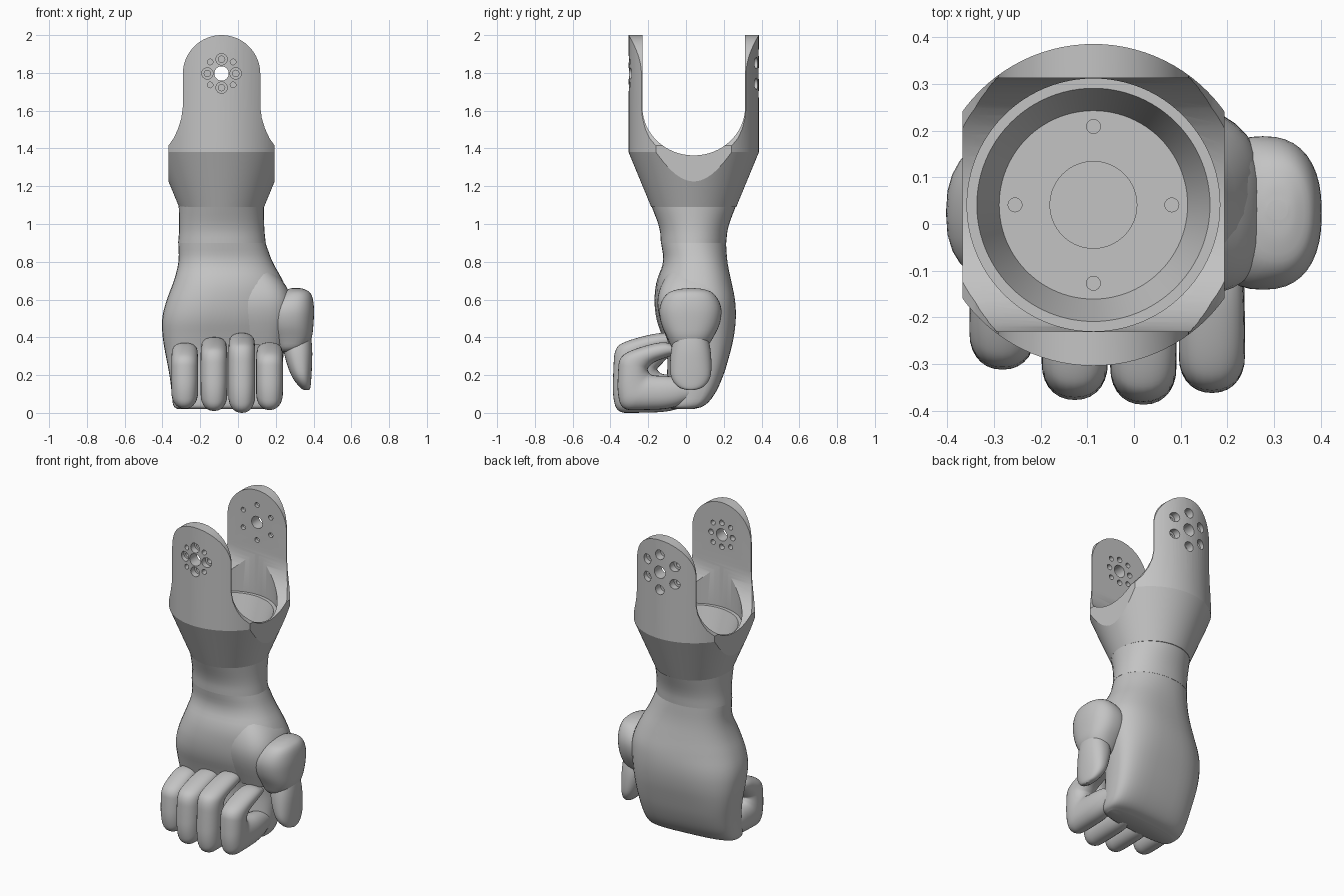
import bpy, bmesh
from math import sin, cos, pi, copysign, radians
from mathutils import Vector, Matrix

cube = bpy.data.objects.get("Cube")
if cube:
    bpy.data.objects.remove(cube, do_unlink=True)

grey = bpy.data.materials.new("plain_grey")
grey.use_nodes = True
grey.diffuse_color = (0.55, 0.55, 0.55, 1)
grey.node_tree.nodes["Principled BSDF"].inputs["Base Color"].default_value = (0.55, 0.55, 0.55, 1)

AX, AY = -0.087, 0.041    # forearm axis
PIVOT_Z = 1.797           # height of the fork holes


def finish(name, bm):
    bmesh.ops.recalc_face_normals(bm, faces=bm.faces)
    mesh = bpy.data.meshes.new(name)
    bm.to_mesh(mesh)
    bm.free()
    mesh.materials.append(grey)
    obj = bpy.data.objects.new(name, mesh)
    bpy.context.collection.objects.link(obj)
    return obj


def add_loft(bm, rings):
    """Bridge rings of points and cap both ends."""
    loops = [[bm.verts.new(p) for p in ring] for ring in rings]
    n = len(loops[0])
    for a, b in zip(loops, loops[1:]):
        for i in range(n):
            j = (i + 1) % n
            bm.faces.new((a[i], a[j], b[j], b[i]))
    bm.faces.new(loops[0])
    bm.faces.new(loops[-1])


def add_lathe(bm, profile, matrix, n):
    add_loft(bm, [[matrix @ Vector((r * cos(2 * pi * i / n), r * sin(2 * pi * i / n), h))
                   for i in range(n)] for r, h in profile])


def prism(name, points, direction):
    bm = bmesh.new()
    add_loft(bm, [points, [p + direction for p in points]])
    return finish(name, bm)


def smooth_path(rows, passes):
    """Corner cutting that keeps both end rows."""
    rows = [Vector(r) for r in rows]
    for _ in range(passes):
        out = [rows[0]]
        for a, b in zip(rows, rows[1:]):
            out += [a.lerp(b, 0.25), a.lerp(b, 0.75)]
        rows = out + [rows[-1]]
    return rows


def oval(center, u, v, power, n=40):
    ring = []
    for i in range(n):
        c, s = cos(2 * pi * i / n), sin(2 * pi * i / n)
        ring.append(center + u * copysign(abs(c) ** (2 / power), c)
                    + v * copysign(abs(s) ** (2 / power), s))
    return ring


def stack(name, rows, shear=0):
    """Loft of level ovals given as (z, x min, x max, y min, y max, squareness)."""
    bm = bmesh.new()
    rings = []
    for z, x0, x1, y0, y1, power in smooth_path(rows, 2):
        w = (x1 - x0) / 2
        skew = shear * w * min(1, max(0, (0.9 - z) / 0.3))
        rings.append(oval(Vector(((x0 + x1) / 2, (y0 + y1) / 2, z)), Vector((w, skew, 0)),
                          Vector((0, (y1 - y0) / 2, 0)), power))
    add_loft(bm, rings)
    return finish(name, bm)


def boolean(obj, cutter, operation):
    cutter.hide_render = True
    mod = obj.modifiers.new("cut", "BOOLEAN")
    mod.object, mod.operation, mod.solver = cutter, operation, "EXACT"
    bpy.context.view_layer.objects.active = obj
    bpy.ops.object.modifier_apply(modifier=mod.name)
    bpy.data.objects.remove(cutter, do_unlink=True)


# Forearm fork: turned body
axis = Matrix.Translation((AX, AY, 0))
bm = bmesh.new()
add_lathe(bm, [(0.225, 1.09), (0.345, 1.38), (0.345, 2.1)], axis, 96)
fork = finish("forearm_fork", bm)

# Front outline of the fork: round top, straight arms, flared base
half = [(0.205 * sin(pi / 2 * i / 16), 1.795 + 0.205 * cos(pi / 2 * i / 16)) for i in range(17)]
half += [(0.205, 1.62), (0.213, 1.56), (0.23, 1.505), (0.253, 1.455), (0.281, 1.415), (0.281, 1.0)]
outline = half + [(-x, z) for x, z in reversed(half[1:])]
boolean(fork, prism("outline", [Vector((AX + x, -1, z)) for x, z in outline],
                    Vector((0, 2, 0))), "INTERSECT")

# U-shaped opening between the arms
u_shape = [(-0.272, 2.3)] + [(-0.272 * cos(pi * i / 32), 1.62 - 0.257 * sin(pi * i / 32))
                             for i in range(33)] + [(0.272, 2.3)]
boolean(fork, prism("opening", [Vector((-1, AY + y, z)) for y, z in u_shape],
                    Vector((2, 0, 0))), "DIFFERENCE")

# Stepped cup with a shallow centre recess, bored up between the arms
bm = bmesh.new()
add_lathe(bm, [(0.093, 1.195), (0.093, 1.205), (0.202, 1.205), (0.25, 1.345),
               (0.271, 1.345), (0.271, 1.75)], axis, 96)
boolean(fork, finish("cup", bm), "DIFFERENCE")

# Screw holes in the cup floor and in both arms
bm = bmesh.new()
for k in range(4):
    a = k * pi / 2
    spot = Matrix.Translation((AX + 0.168 * cos(a), AY + 0.168 * sin(a), 0))
    add_lathe(bm, [(0.015, 1.16), (0.015, 1.25)], spot, 16)


def arm_hole(side, dist, angle, profile):
    spot = Matrix.Translation((AX + dist * cos(angle), AY, PIVOT_Z + dist * sin(angle)))
    add_lathe(bm, profile, spot @ Matrix.Rotation(-side * pi / 2, 4, "X"), 24)


for side in (-1, 1):
    arm_hole(side, 0, 0, [(0.038, 0.2), (0.038, 0.5)])
for k in range(4):
    arm_hole(-1, 0.075, k * pi / 2, [(0.017, 0.2), (0.017, 0.305), (0.03, 0.305), (0.03, 0.5)])
    arm_hole(-1, 0.086, (k + 0.5) * pi / 2, [(0.015, 0.2), (0.015, 0.5)])
for k in range(6):
    arm_hole(1, 0.11, pi / 2 + k * pi / 3,
             [(0.015, 0.2), (0.015, 0.295), (0.03, 0.295), (0.03, 0.5)])
boolean(fork, finish("holes", bm), "DIFFERENCE")

# Wrist band
stack("wrist_band", [(0.9, -0.317, 0.147, -0.133, 0.213, 2.1),
                     (0.98, -0.31, 0.138, -0.138, 0.22, 2.1),
                     (1.095, -0.314, 0.138, -0.183, 0.264, 2)])

# Palm, slightly skewed towards the thumb side
stack("palm", [(0.9, -0.316, 0.146, -0.132, 0.212, 2.1), (0.8, -0.312, 0.18, -0.115, 0.218, 2.3),
               (0.7, -0.338, 0.24, -0.156, 0.237, 2.4), (0.6, -0.378, 0.275, -0.164, 0.256, 2.4),
               (0.5, -0.405, 0.27, -0.154, 0.26, 2.5), (0.4, -0.4, 0.255, -0.118, 0.247, 2.7),
               (0.3, -0.382, 0.24, -0.088, 0.22, 3), (0.2, -0.362, 0.228, -0.09, 0.19, 3.2),
               (0.1, -0.35, 0.218, -0.1, 0.145, 3.4), (0.035, -0.345, 0.21, -0.11, 0.09, 3.4),
               (0.02, -0.32, 0.18, -0.09, 0.03, 3)], 0.1)

# Thumb: mount on the palm, broad base and tapered tip
stack("thumb_mount", [(0.78, -0.02, 0.16, -0.07, 0.17, 2.4), (0.66, -0.04, 0.272, -0.145, 0.2, 2.6),
                      (0.54, -0.04, 0.29, -0.155, 0.21, 2.8), (0.36, 0, 0.25, -0.09, 0.15, 2.6)])
stack("thumb_base", [(0.66, 0.285, 0.33, 0.01, 0.05, 2.2), (0.656, 0.265, 0.35, -0.04, 0.095, 2.2),
                     (0.635, 0.22, 0.39, -0.105, 0.15, 2.3), (0.56, 0.15, 0.404, -0.145, 0.192, 2.4),
                     (0.47, 0.15, 0.4, -0.134, 0.182, 2.4), (0.39, 0.18, 0.392, -0.095, 0.14, 2.4),
                     (0.33, 0.21, 0.35, -0.07, 0.1, 2.3), (0.32, 0.23, 0.28, -0.01, 0.05, 2.2)])
stack("thumb_tip", [(0.45, 0.26, 0.38, -0.05, 0.1, 2.3), (0.35, 0.235, 0.394, -0.078, 0.13, 2.3),
                    (0.25, 0.26, 0.392, -0.086, 0.136, 2.3), (0.18, 0.29, 0.388, -0.08, 0.13, 2.3),
                    (0.132, 0.33, 0.384, -0.04, 0.09, 2.2), (0.12, 0.35, 0.376, 0.01, 0.04, 2.2)])


# Fingers curled back to the palm, as pairs of outer and inner profile points
def finger(name, x, front, top, base):
    f, t, b = front, top, base
    rows = [(0.02, b + 0.05, 0.02, b + 0.16, 0.05), (-0.08, b + 0.005, -0.08, b + 0.18, 0.068),
            (f + 0.12, b, f + 0.19, b + 0.182, 0.071), (f + 0.02, b, f + 0.17, b + 0.19, 0.071),
            (f - 0.004, b + 0.09, f + 0.16, b + 0.205, 0.071), (f, 0.22, f + 0.156, 0.23, 0.071),
            (f + 0.006, t - 0.08, f + 0.16, t - 0.13, 0.071),
            (f + 0.06, t - 0.04, f + 0.19, t - 0.1, 0.07),
            (-0.13, t + 0.01, -0.1, t - 0.075, 0.067), (-0.06, t - 0.01, -0.05, t - 0.06, 0.05)]
    rings = []
    for yo, zo, yi, zi, w in smooth_path(rows, 3):
        rings.append(oval(Vector((x, (yo + yi) / 2, (zo + zi) / 2)), Vector((w, 0, 0)),
                          Vector((0, yo - yi, zo - zi)) / 2, 2.2, 28))
    bm = bmesh.new()
    add_loft(bm, rings)
    finish(name, bm)


finger("little_finger", -0.282, -0.31, 0.368, 0.022)
finger("ring_finger", -0.127, -0.375, 0.398, 0.01)
finger("middle_finger", 0.02, -0.385, 0.42, 0.0)
finger("index_finger", 0.167, -0.36, 0.37, 0.015)

# Smooth shading with crisp machined edges
for obj in bpy.context.scene.objects:
    if obj.type == "MESH":
        bpy.ops.object.select_all(action="DESELECT")
        obj.select_set(True)
        bpy.context.view_layer.objects.active = obj
        bpy.ops.object.shade_smooth_by_angle(angle=radians(20 if obj == fork else 50))
